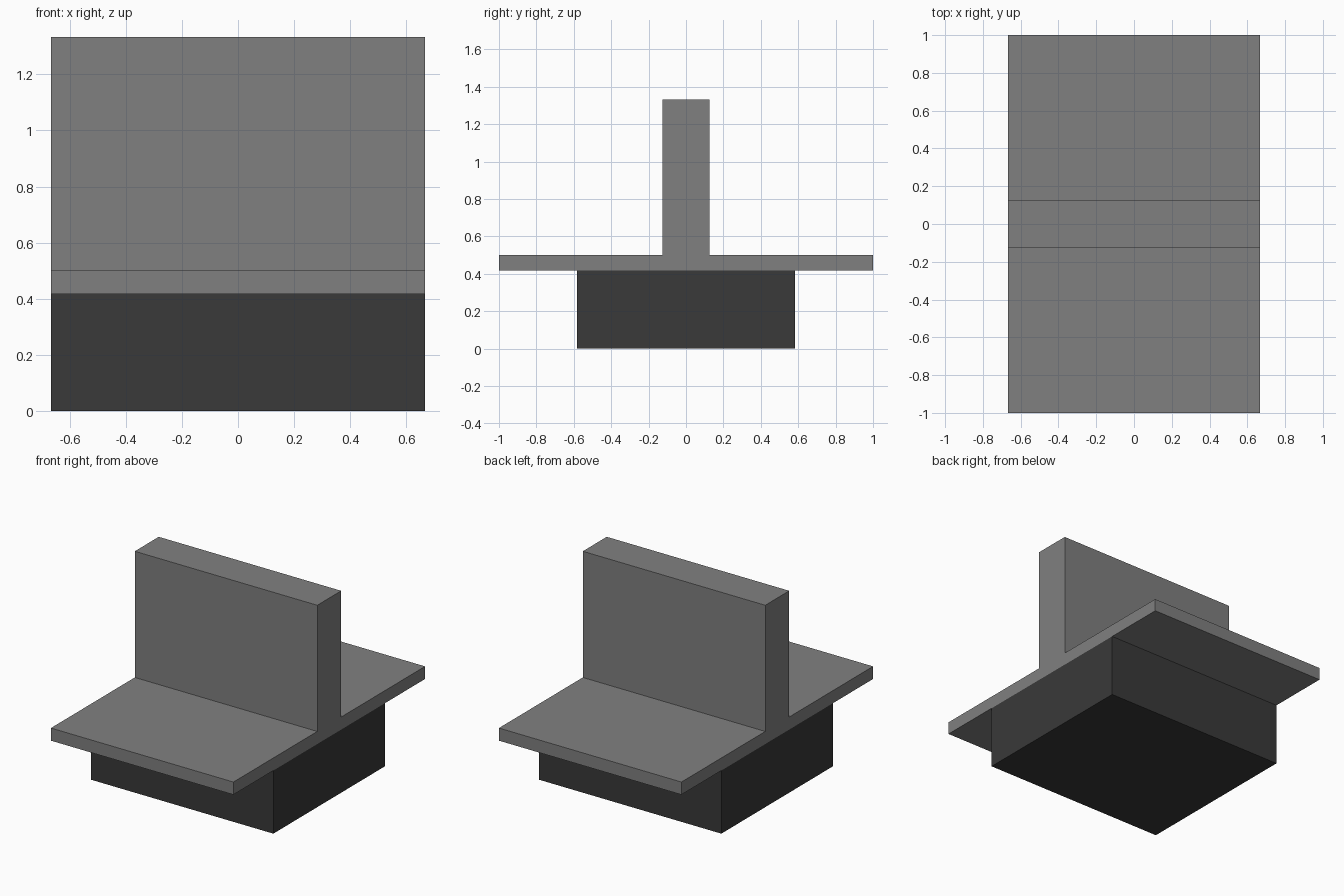
import bpy
import bmesh

if "Cube" in bpy.data.objects:
    bpy.data.objects.remove(bpy.data.objects["Cube"])

HALF_X = 0.6667


def material(name, value):
    mat = bpy.data.materials.new(name)
    mat.diffuse_color = (value, value, value, 1.0)
    mat.use_nodes = True
    mat.node_tree.nodes["Principled BSDF"].inputs["Base Color"].default_value = mat.diffuse_color
    return mat


def extrude_profile(name, half_profile, mat):
    """Mirror a (y, z) half profile across y = 0 and extrude it along x."""
    outline = half_profile + [(-y, z) for y, z in reversed(half_profile)]
    bm = bmesh.new()
    face = bm.faces.new([bm.verts.new((-HALF_X, y, z)) for y, z in outline])
    result = bmesh.ops.extrude_face_region(bm, geom=[face])
    moved = [v for v in result["geom"] if isinstance(v, bmesh.types.BMVert)]
    bmesh.ops.translate(bm, verts=moved, vec=(2 * HALF_X, 0, 0))
    bmesh.ops.recalc_face_normals(bm, faces=bm.faces)
    mesh = bpy.data.meshes.new(name)
    bm.to_mesh(mesh)
    bm.free()
    mesh.materials.append(mat)
    obj = bpy.data.objects.new(name, mesh)
    bpy.context.collection.objects.link(obj)
    return obj


grey = material("mid grey", 0.216)
dark = material("dark grey", 0.041)

# Dark block underneath
extrude_profile("base_block", [(0.5833, 0.0), (0.5833, 0.4167)], dark)

# Wide flange with an upright web, one inverted T section
extrude_profile("t_section", [(1.0, 0.4167), (1.0, 0.5),
                              (0.125, 0.5), (0.125, 1.3333)], grey)
